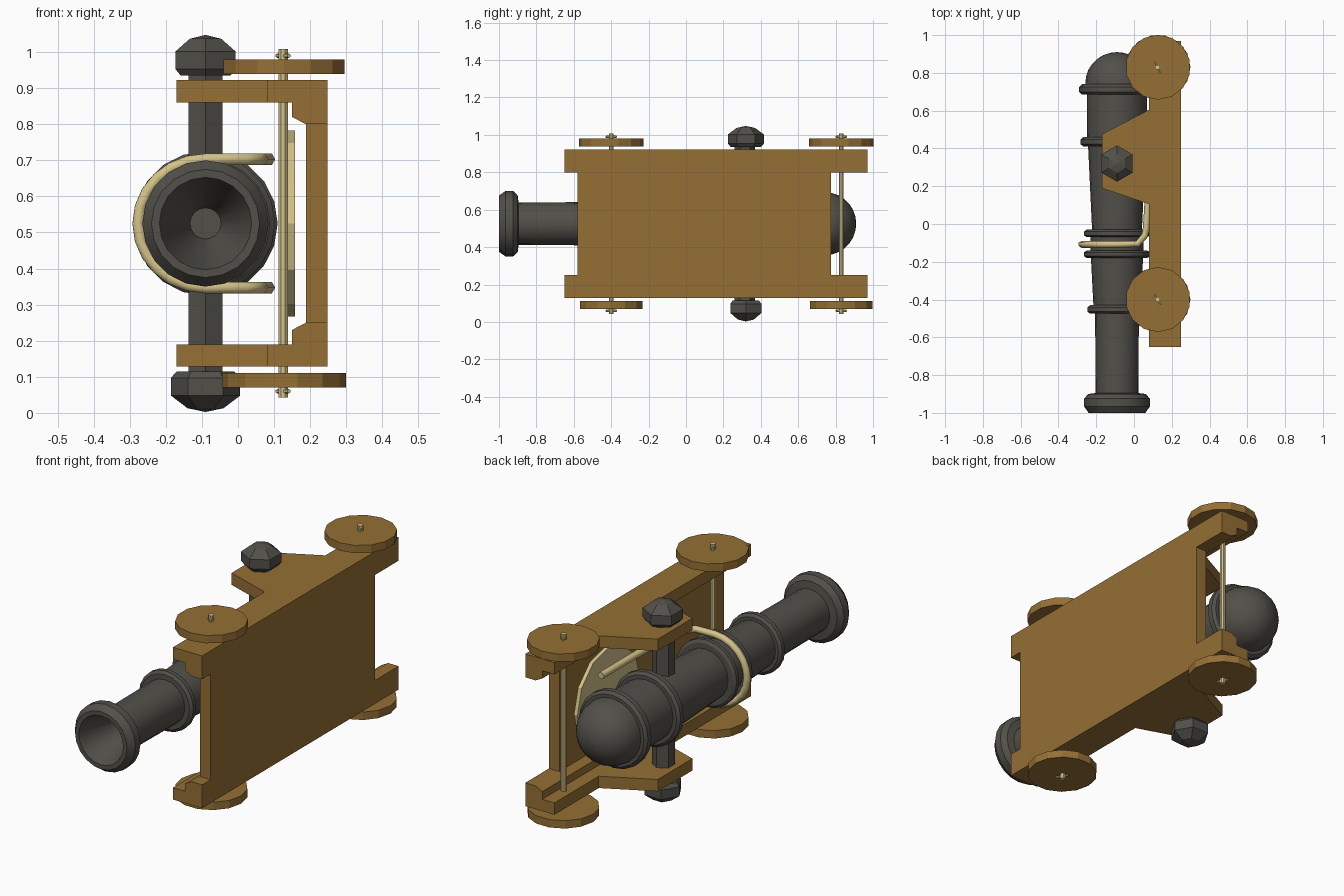
import bpy, bmesh, math
from mathutils import Vector, Matrix

if "Cube" in bpy.data.objects:
    bpy.data.objects.remove(bpy.data.objects["Cube"])

CX, CZ = -0.09, 0.525   # barrel axis (runs along y)


def material(name, col):
    m = bpy.data.materials.new(name)
    m.diffuse_color = (*col, 1)
    m.use_nodes = True
    m.node_tree.nodes["Principled BSDF"].inputs["Base Color"].default_value = m.diffuse_color
    return m


IRON = material("dark_iron", (0.085, 0.08, 0.068))
WOOD = material("brown_wood", (0.30, 0.16, 0.035))
BRASS = material("pale_brass", (0.65, 0.54, 0.25))


def finish(bm, name, mat, smooth=None):
    bmesh.ops.remove_doubles(bm, verts=bm.verts, dist=1e-5)
    bmesh.ops.recalc_face_normals(bm, faces=bm.faces)
    me = bpy.data.meshes.new(name)
    bm.to_mesh(me)
    bm.free()
    ob = bpy.data.objects.new(name, me)
    bpy.context.collection.objects.link(ob)
    me.materials.append(mat)
    if smooth:
        bpy.ops.object.select_all(action='DESELECT')
        ob.select_set(True)
        bpy.context.view_layer.objects.active = ob
        bpy.ops.object.shade_smooth_by_angle(angle=math.radians(smooth))
    return ob


def lathe(name, prof, base, axis, sides, mat, smooth=None, phase=0.0):
    """Spin (distance along axis, radius) points around an axis through base."""
    rot = Vector((0, 0, 1)).rotation_difference(Vector(axis)).to_matrix()
    bm = bmesh.new()
    rings = []
    for t, r in prof:
        rings.append([bm.verts.new(Vector(base) + rot @ Vector((
            r * math.cos(phase + math.tau * i / sides),
            r * math.sin(phase + math.tau * i / sides), t))) for i in range(sides)])
    for a, b in zip(rings, rings[1:]):
        for i in range(sides):
            j = (i + 1) % sides
            bm.faces.new((a[i], a[j], b[j], b[i]))
    for end, (t, r) in ((rings[0], prof[0]), (rings[-1], prof[-1])):
        if r > 1e-4:
            bm.faces.new(end)
    return finish(bm, name, mat, smooth)


def extrude(name, pts, vec, mat):
    """Extrude a flat outline along vec."""
    bm = bmesh.new()
    f = bm.faces.new([bm.verts.new(p) for p in pts])
    g = bmesh.ops.extrude_face_region(bm, geom=[f])
    bmesh.ops.translate(bm, vec=vec, verts=[v for v in g["geom"] if isinstance(v, bmesh.types.BMVert)])
    return finish(bm, name, mat)


def band(y0, y1, r):
    """Raised moulding ring for the barrel profile."""
    h = (y1 - y0) * 0.25
    return [(y0, r - 0.015), (y0 + h, r), (y1 - h, r), (y1, r - 0.015)]


# barrel: bore, muzzle, mouldings and domed breech
prof = [(-0.72, 0.043), (-0.97, 0.117), (-1.0, 0.128), (-1.0, 0.15), (-0.965, 0.175),
        (-0.925, 0.175), (-0.9, 0.152), (-0.895, 0.113), (-0.475, 0.116)]
prof += band(-0.475, -0.43, 0.157) + [(-0.43, 0.125), (-0.18, 0.138)]
prof += band(-0.18, -0.14, 0.175) + [(-0.14, 0.14), (-0.07, 0.14)]
prof += band(-0.07, -0.03, 0.175) + [(-0.03, 0.132), (0.41, 0.153)]
prof += band(0.41, 0.46, 0.193) + [(0.46, 0.158), (0.685, 0.16)]
prof += band(0.685, 0.74, 0.2) + [(0.74, 0.168)]
prof += [(0.745 + 0.165 * math.sin(a), max(0.168 * math.cos(a), 1e-5))
         for a in (math.pi / 2 * k / 7 for k in range(1, 8))]
lathe("barrel", prof, (CX, 0, CZ), (0, 1, 0), 20, IRON, 30)

# trunnion rod with hexagonal caps
lathe("trunnion_rod", [(0.08, 0.055), (0.96, 0.055)], (CX, 0.315, 0), (0, 0, 1), 6, IRON, phase=math.pi / 2)
for name, s in (("lower_trunnion_cap", -1), ("upper_trunnion_cap", 1)):
    lathe(name, [(0.41, 0.08), (0.428, 0.096), (0.477, 0.096), (0.512, 0.05), (0.5225, 1e-5)],
          (CX, 0.32, CZ), (0, 0, s), 6, IRON, phase=math.pi / 2)

# carriage: bed board between two cheeks with runner feet
extrude("bed_board", [(0.188, -0.58, 0.24), (0.248, -0.58, 0.24), (0.248, -0.58, 0.81), (0.188, -0.58, 0.81)],
        (0, 1.355, 0), WOOD)
cheek = [(0.248, -0.65), (0.08, -0.65), (0.08, 0.105), (-0.17, 0.19), (-0.17, 0.475),
         (0.08, 0.605), (0.08, 0.97), (0.248, 0.97)]
foot = [(0.15, 0.337), (0.15, 0.295), (0.188, 0.275), (0.248, 0.275), (0.248, 0.337)]
for side, s in (("lower", -1), ("upper", 1)):
    extrude(side + "_cheek", [(x, y, CZ + s * 0.335) for x, y in cheek], (0, 0, s * 0.062), WOOD)
    extrude(side + "_runner", [(x, -0.65, CZ + s * z) for x, z in foot], (0, 1.62, 0), WOOD)

# wheels, axles and locking pins
for end, y in (("front", -0.4), ("rear", 0.83)):
    lathe(end + "_axle", [(0.042, 0.014), (1.008, 0.014)], (0.125, y, 0), (0, 0, 1), 8, BRASS,
          phase=math.pi / 8)
    for side, s in (("lower", -1), ("upper", 1)):
        lathe(f"{end}_{side}_wheel", [(0.414, 0.172), (0.455, 0.172)], (0.127, y, CZ), (0, 0, s), 14, WOOD,
              phase=math.pi / 2)
        d = Vector((0.5, -0.866, 0))
        lathe(f"{end}_{side}_pin", [(-0.032, 0.006), (0.032, 0.006)],
              Vector((0.125, y, CZ + s * 0.465)), d, 6, BRASS)

# round brass plate under the breech
lathe("round_plate", [(0.138, 0.258), (0.158, 0.258)], (0, 0.44, CZ), (1, 0, 0), 12, BRASS)

# strap looped over the barrel, with both ends running back along the plate
arm = [(0.085, 0.58, 0.178), (0.085, 0.3, 0.178), (0.065, -0.02, 0.178), (0.058, -0.06, 0.178),
       (0.02, -0.105, 0.178)]
path = [(x, y, CZ + z) for x, y, z in arm]
for k in range(13):
    a = math.pi * k / 12
    path.append((CX - 0.187 * math.sin(a), -0.108, CZ + 0.178 * math.cos(a)))
path += [(x, y, CZ - z) for x, y, z in reversed(arm)]
cu = bpy.data.curves.new("strap_path", 'CURVE')
cu.dimensions = '3D'
cu.bevel_depth = 0.018
cu.bevel_resolution = 1
cu.use_fill_caps = True
sp = cu.splines.new('POLY')
sp.points.add(len(path) - 1)
for p, co in zip(sp.points, path):
    p.co = (*co, 1)
strap = bpy.data.objects.new("barrel_strap", cu)
bpy.context.collection.objects.link(strap)
cu.materials.append(BRASS)
bpy.ops.object.select_all(action='DESELECT')
strap.select_set(True)
bpy.context.view_layer.objects.active = strap
bpy.ops.object.convert(target='MESH')
